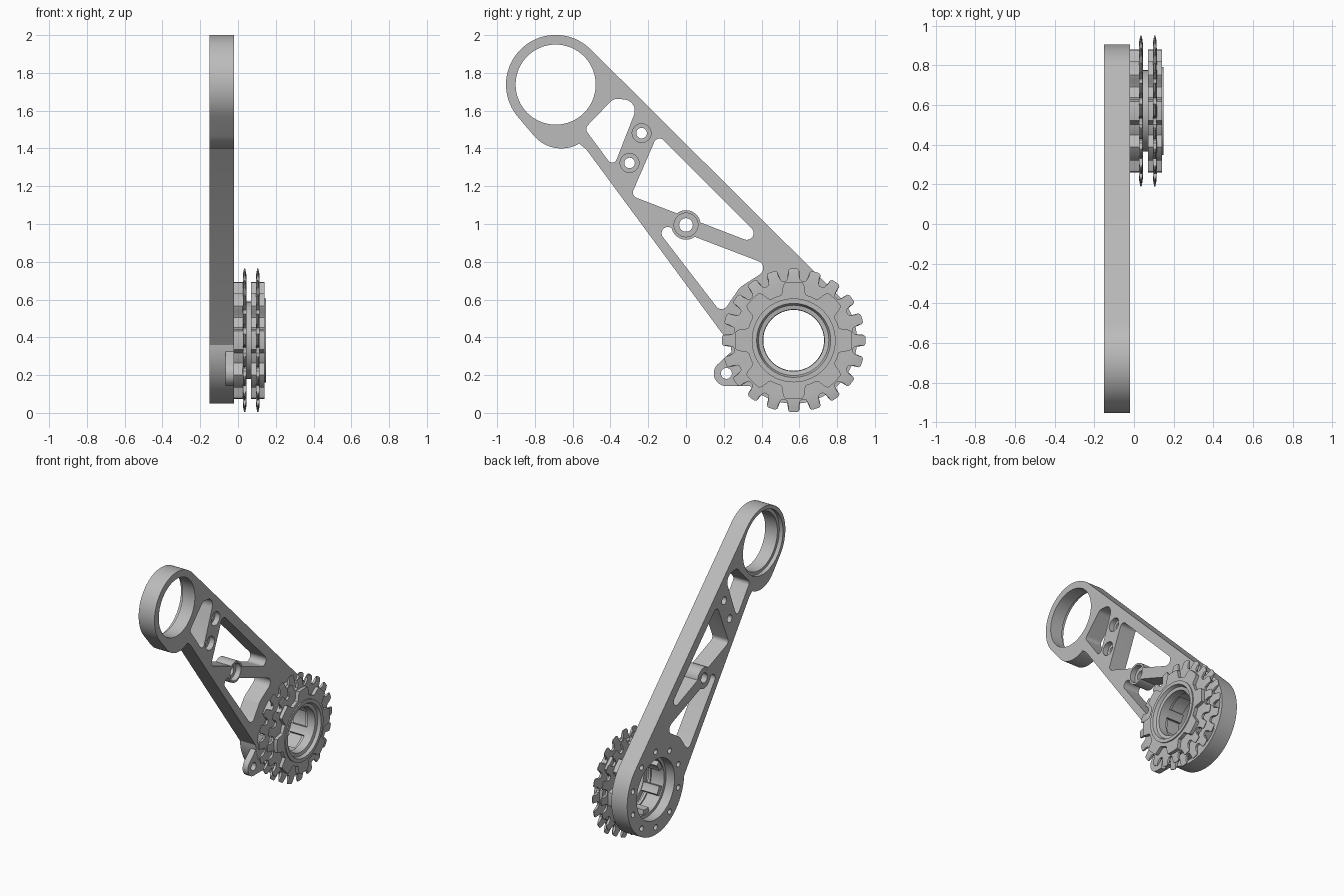
import bpy, bmesh, math
from mathutils import Vector

cube = bpy.data.objects.get("Cube")
if cube:
    bpy.data.objects.remove(cube, do_unlink=True)

grey = bpy.data.materials.new("machined_grey")
grey.use_nodes = True
colour = (0.5, 0.5, 0.5, 1)
grey.diffuse_color = colour
grey.node_tree.nodes["Principled BSDF"].inputs["Base Color"].default_value = colour

BACK, FACE = -0.15, -0.02        # the two sides of the arm
AXLE = (0.57, 0.384)             # centre of the sprockets
EYE = (-0.69, 1.738)             # centre of the upper ring


# Helpers: flat profiles are lists of (y, z)
def arc(centre, r, a0=0, a1=360, n=40):
    full = a1 - a0 == 360
    steps = n if full else n - 1
    angles = [math.radians(a0 + (a1 - a0) * i / steps) for i in range(n)]
    return [(centre[0] + r * math.cos(a), centre[1] + r * math.sin(a)) for a in angles]


def rounded(corners, n=8):
    """Polygon from (y, z, fillet radius) corners."""
    out = []
    for i, (y, z, r) in enumerate(corners):
        p = Vector((y, z))
        a = (Vector(corners[i - 1][:2]) - p).normalized()
        b = (Vector(corners[(i + 1) % len(corners)][:2]) - p).normalized()
        half = a.angle(b) / 2
        c = p + (a + b).normalized() * r / math.sin(half)
        t0 = p + a * r / math.tan(half) - c
        t1 = p + b * r / math.tan(half) - c
        sweep = t0.angle_signed(t1)
        for k in range(n + 1):
            w = -sweep * k / n
            out.append((c.x + t0.x * math.cos(w) - t0.y * math.sin(w),
                        c.y + t0.x * math.sin(w) + t0.y * math.cos(w)))
    return out


def finish(name, bm):
    bmesh.ops.recalc_face_normals(bm, faces=bm.faces)
    mesh = bpy.data.meshes.new(name)
    bm.to_mesh(mesh)
    bm.free()
    mesh.materials.append(grey)
    obj = bpy.data.objects.new(name, mesh)
    bpy.context.collection.objects.link(obj)
    return obj


def prisms(name, profiles, x0, x1):
    bm = bmesh.new()
    for profile in profiles:
        low = [bm.verts.new((x0, y, z)) for y, z in profile]
        high = [bm.verts.new((x1, y, z)) for y, z in profile]
        bm.faces.new(low[::-1])
        bm.faces.new(high)
        for i in range(len(low)):
            bm.faces.new((low[i - 1], low[i], high[i], high[i - 1]))
    return finish(name, bm)


def combine(obj, other, operation):
    mod = obj.modifiers.new("combine", 'BOOLEAN')
    mod.object, mod.operation, mod.solver = other, operation, 'EXACT'
    graph = bpy.context.evaluated_depsgraph_get()
    mesh = bpy.data.meshes.new_from_object(obj.evaluated_get(graph))
    obj.modifiers.clear()
    obj.data = mesh
    bpy.data.objects.remove(other, do_unlink=True)


def cut(obj, profiles, x0=BACK - 0.05, x1=FACE + 0.05):
    combine(obj, prisms("cutter", profiles, x0, x1), 'DIFFERENCE')


def turned(name, sections, n):
    """Closed ring about the axle; each section is (x, radius or radius rule)."""
    bm = bmesh.new()
    rings = []
    for x, r in sections:
        ring = []
        for i in range(n):
            a = math.tau * i / n
            rad = r(a) if callable(r) else r
            ring.append(bm.verts.new((x, AXLE[0] + rad * math.cos(a), AXLE[1] + rad * math.sin(a))))
        rings.append(ring)
    for k, ring in enumerate(rings):
        last = rings[k - 1]
        for i in range(n):
            bm.faces.new((last[i - 1], last[i], ring[i], ring[i - 1]))
    return finish(name, bm)


# Arm: outline, tab and boss
outline = (arc(EYE, 0.263, 45, 220) + arc((-0.66, 1.59), 0.19, 220, 300, 16)
           + [(-0.545, 1.409), (-0.527, 1.394)] + arc(AXLE, 0.335, 184, 405, 60))
arm = prisms("arm", [outline], BACK, FACE)
pockets = [
    rounded([(-0.537, 1.505, 0.03), (-0.384, 1.664, 0.05), (-0.246, 1.653, 0.06), (-0.384, 1.299, 0.025)]),
    rounded([(-0.15, 1.475, 0.03), (0.468, 0.857, 0.036), (-0.291, 1.15, 0.03)]),
    rounded([(-0.194, 1.024, 0.033), (0.46, 0.774, 0.04), (0.395, 0.735, 0.05),
             (0.285, 0.665, 0.1), (0.19, 0.525, 0.035)]),
]
cut(arm, pockets)
TAB, BOSS = (0.214, 0.209), (0, 0.995)
tab = arc(TAB, 0.067, 135, 270, 24) + [(0.5, 0.142), (0.5, 0.36), (0.28, 0.36)]
combine(arm, prisms("tab", [tab], -0.065, FACE - 0.001), 'UNION')
combine(arm, prisms("boss", [arc(BOSS, 0.078)], BACK + 0.001, FACE - 0.001), 'UNION')

# Arm: bores, bolt holes and counterbores
bolts = [(-0.235, 1.481), (-0.299, 1.323)]
cut(arm, [arc(EYE, 0.212, n=64), arc(AXLE, 0.222, n=64), arc(TAB, 0.029, n=24), arc(BOSS, 0.036, n=24)]
    + [arc(b, 0.028, n=24) for b in bolts])
cut(arm, [arc(EYE, 0.235, n=64)], x1=BACK + 0.03)
cut(arm, [arc(BOSS, 0.063)] + [arc(b, 0.05) for b in bolts], x0=FACE - 0.04)
cut(arm, [arc(p, 0.02, n=16) for p in arc(AXLE, 0.28, 18, 378, 10)], x1=BACK + 0.06)


# Sprocket tooth and carrier lobe rules
def step(t):
    t = max(0, min(1, t))
    return t * t * (3 - 2 * t)


def tooth(a):
    u = abs((a * 20 / math.tau + 0.5) % 1 - 0.5)
    return 0.38 - 0.062 * step((u - 0.22) / 0.14)


def shoulder(a):
    return min(tooth(a), 0.35)


def lobe(a):
    u = abs((a * 8 / math.tau + 0.5) % 1 - 0.5)
    return 0.31 - 0.062 * step((u - 0.2) / 0.14)


parts = [arm]

# Two toothed wheels with thin tips
for label, x in (("inner", 0.035), ("outer", 0.105)):
    parts.append(turned(label + "_sprocket", [
        (x - 0.01, 0.19), (x - 0.01, 0.3), (x - 0.009, shoulder), (x - 0.003, tooth),
        (x + 0.003, tooth), (x + 0.009, shoulder), (x + 0.01, 0.3), (x + 0.01, 0.19)], 240))

# Lobed carriers beside the wheels
for label, x0, x1 in (("inner", FACE, 0.027), ("middle", 0.07, 0.097), ("outer", 0.113, 0.14)):
    parts.append(turned(label + "_carrier", [(x0, 0.2), (x0, lobe), (x1, lobe), (x1, 0.2)], 160))

# Hollow hub with chamfered mouth
parts.append(turned("hub", [
    (-0.08, 0.2), (-0.08, 0.224), (0.02, 0.224), (0.02, 0.205), (0.138, 0.205), (0.138, 0.222),
    (0.148, 0.222), (0.148, 0.196), (0.125, 0.186), (0.12, 0.163), (0.06, 0.161), (0.06, 0.2)], 72))

# Drive lugs inside the hub
lugs = []
for k in range(6):
    a = 60 * k + 30
    lugs.append(arc(AXLE, 0.166, a - 10, a + 10, 6) + arc(AXLE, 0.205, a + 10, a - 10, 6))
parts.append(prisms("drive_lugs", lugs, -0.07, 0.062))

# Smooth curved walls, sharp edges
bpy.ops.object.select_all(action='DESELECT')
for obj in parts:
    obj.select_set(True)
bpy.context.view_layer.objects.active = arm
bpy.ops.object.shade_smooth_by_angle(angle=math.radians(30))
